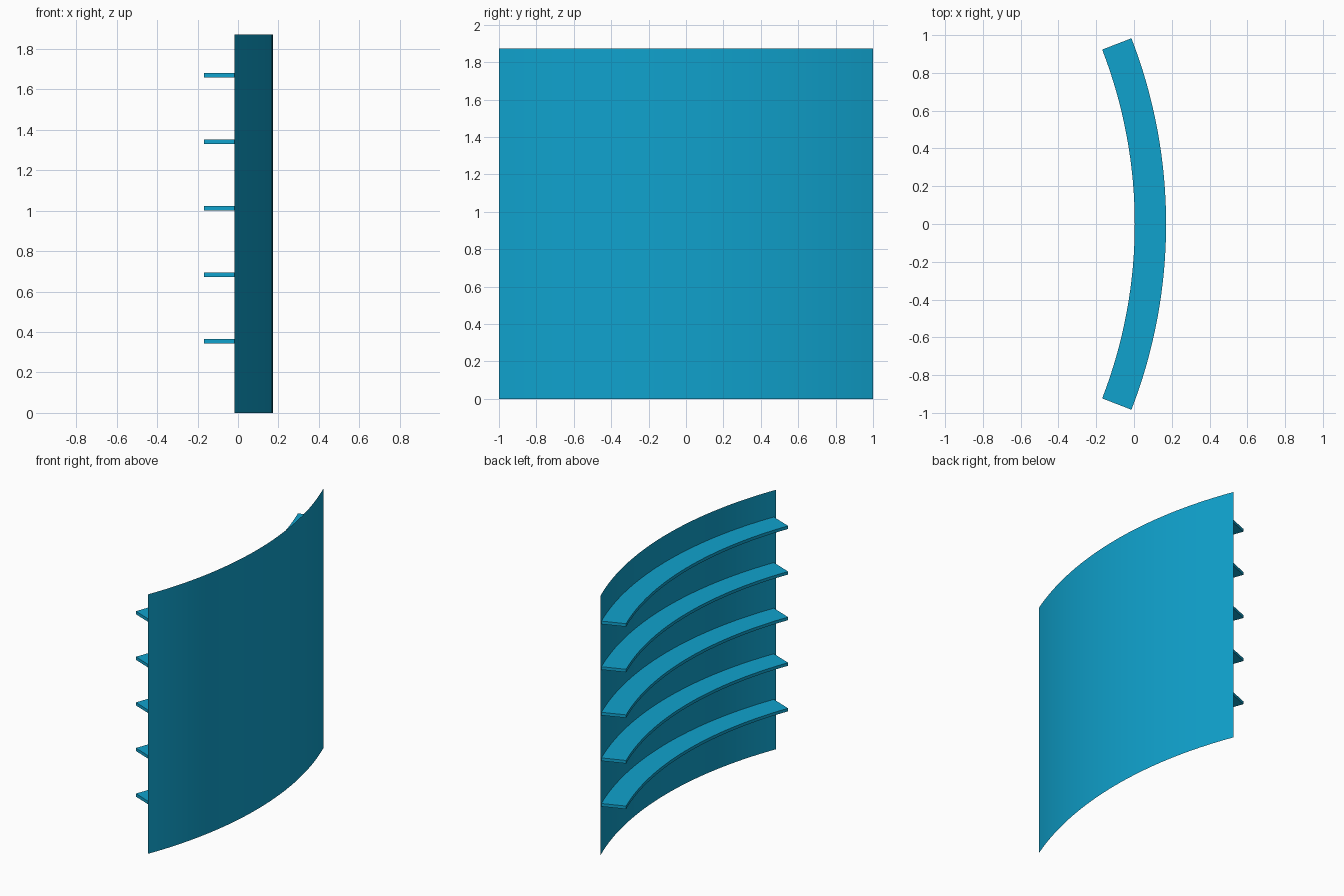
import bpy, bmesh, math

if "Cube" in bpy.data.objects:
    bpy.data.objects.remove(bpy.data.objects["Cube"], do_unlink=True)

HEIGHT = 1.872
RADIUS = 2.727               # outer radius of the curved panel
CENTER_X = 0.172 - RADIUS    # axis of the curve
SEGMENTS = 32

blue = bpy.data.materials.new("cyan blue")
blue.use_nodes = True
colour = (0.005, 0.36, 0.61, 1.0)
blue.diffuse_color = colour
blue.node_tree.nodes["Principled BSDF"].inputs["Base Color"].default_value = colour


def sweep(name, section, half_angle, closed):
    """Sweep a (radius, z) section around the vertical axis of the curve."""
    bm = bmesh.new()
    rings = []
    for i in range(SEGMENTS + 1):
        a = half_angle * (2 * i / SEGMENTS - 1)
        rings.append([bm.verts.new((CENTER_X + r * math.cos(a), r * math.sin(a), z))
                      for r, z in section])
    n = len(section)
    for r0, r1 in zip(rings, rings[1:]):
        for j in range(n if closed else n - 1):
            k = (j + 1) % n
            bm.faces.new((r0[j], r1[j], r1[k], r0[k]))
    if closed:
        bm.faces.new(rings[0])
        bm.faces.new(rings[-1][::-1])
        bmesh.ops.recalc_face_normals(bm, faces=bm.faces)
    mesh = bpy.data.meshes.new(name)
    bm.to_mesh(mesh)
    bm.free()
    mesh.materials.append(blue)
    obj = bpy.data.objects.new(name, mesh)
    bpy.context.collection.objects.link(obj)
    bpy.ops.object.select_all(action="DESELECT")
    obj.select_set(True)
    bpy.context.view_layer.objects.active = obj
    bpy.ops.object.shade_smooth_by_angle(angle=math.radians(30))
    return obj


# Thin curved skin
sweep("curved_panel", [(RADIUS, 0), (RADIUS, HEIGHT)], math.asin(1 / RADIUS), False)

# Five horizontal stiffening ribs on the hollow side
for i in range(5):
    z = 0.354 + 0.329 * i
    lo, hi = z - 0.011, z + 0.011
    inner, outer = RADIUS - 0.168, RADIUS - 0.002
    sweep(f"rib_{i + 1}", [(inner, lo), (outer, lo), (outer, hi), (inner, hi)],
          math.radians(21.15), True)
